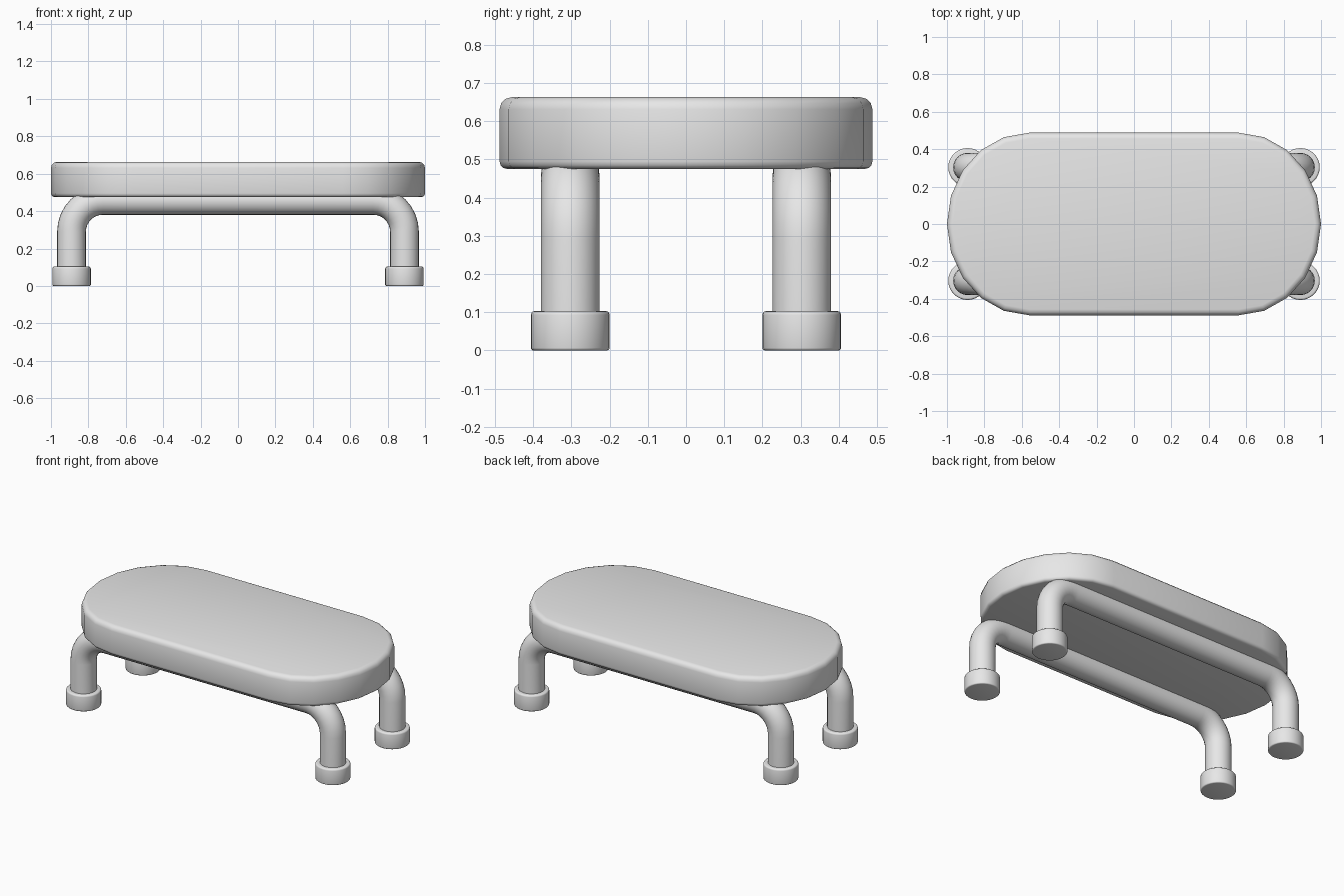
import bpy
import bmesh
from math import sin, cos, pi, radians

old = bpy.data.objects.get("Cube")
if old:
    bpy.data.objects.remove(old, do_unlink=True)

grey = bpy.data.materials.new("plain grey")
grey.use_nodes = True
grey.diffuse_color = (0.8, 0.8, 0.8, 1)
grey.node_tree.nodes["Principled BSDF"].inputs["Base Color"].default_value = (0.8, 0.8, 0.8, 1)


def loft(name, rings):
    """Skin a list of equal-length vertex rings and cap both ends."""
    bm = bmesh.new()
    loops = [[bm.verts.new(p) for p in ring] for ring in rings]
    n = len(loops[0])
    for a, b in zip(loops, loops[1:]):
        for i in range(n):
            j = (i + 1) % n
            bm.faces.new((a[i], a[j], b[j], b[i]))
    bm.faces.new(loops[0])
    bm.faces.new(loops[-1])
    bmesh.ops.recalc_face_normals(bm, faces=bm.faces)
    mesh = bpy.data.meshes.new(name)
    bm.to_mesh(mesh)
    bm.free()
    mesh.materials.append(grey)
    obj = bpy.data.objects.new(name, mesh)
    bpy.context.collection.objects.link(obj)
    bpy.ops.object.select_all(action="DESELECT")
    obj.select_set(True)
    bpy.context.view_layer.objects.active = obj
    bpy.ops.object.shade_smooth_by_angle(angle=radians(40))
    return obj


def rounded_profile(z0, z1, low, high, steps=3):
    """(inset, height) pairs up a wall with rounded lower and upper edges."""
    angles = [k * pi / 2 / steps for k in range(steps + 1)]
    lower = [(low * (1 - sin(t)), z0 + low * (1 - cos(t))) for t in angles]
    upper = [(high * (1 - cos(t)), z1 - high * (1 - sin(t))) for t in angles]
    return lower + upper


# Seat: straight long sides with elliptical ends
STRAIGHT, END, HALF_DEPTH, STEPS = 0.56, 0.44, 0.488, 10


def seat_ring(inset, z):
    ring = []
    for side in (1, -1):
        for k in range(STEPS + 1):
            t = -pi / 2 + pi * k / STEPS
            ring.append((side * (STRAIGHT + (END - inset) * cos(t)),
                         side * (HALF_DEPTH - inset) * sin(t), z))
    return ring


loft("seat", [seat_ring(i, z) for i, z in rounded_profile(0.475, 0.663, 0.02, 0.032)])

# Two bent tubes, each forming a pair of legs and a rail under the seat
LEG_X, LEG_Y, TUBE, RAIL_Z, BEND = 0.89, 0.303, 0.077, 0.457, 0.167


def tube_path():
    """(x, z, angle) stations; the angle turns the ring's outward direction."""
    cx, cz = LEG_X - BEND, RAIL_Z - BEND
    arc = [k * pi / 16 for k in range(9)]
    right = [(LEG_X, 0.04, 0)] + [(cx + BEND * cos(t), cz + BEND * sin(t), t) for t in arc]
    left = [(-x, z, pi - t) for x, z, t in reversed(right)]
    return right + left


def tube_ring(x, z, angle, y, sides=24):
    ring = []
    for k in range(sides):
        t = 2 * pi * k / sides
        out = TUBE * cos(t)
        ring.append((x + out * cos(angle), y + TUBE * sin(t), z + out * sin(angle)))
    return ring


# Round foot caps
def foot_ring(x, y, radius, z, sides=32):
    return [(x + radius * cos(2 * pi * k / sides),
             y + radius * sin(2 * pi * k / sides), z) for k in range(sides)]


for y, end in ((-LEG_Y, "front"), (LEG_Y, "back")):
    loft(end + "_leg_tube", [tube_ring(x, z, a, y) for x, z, a in tube_path()])
    for x, side in ((LEG_X, "left"), (-LEG_X, "right")):
        loft(f"{end}_{side}_foot",
             [foot_ring(x, y, 0.103 - i, z)
              for i, z in rounded_profile(0, 0.103, 0.007, 0.01)])
